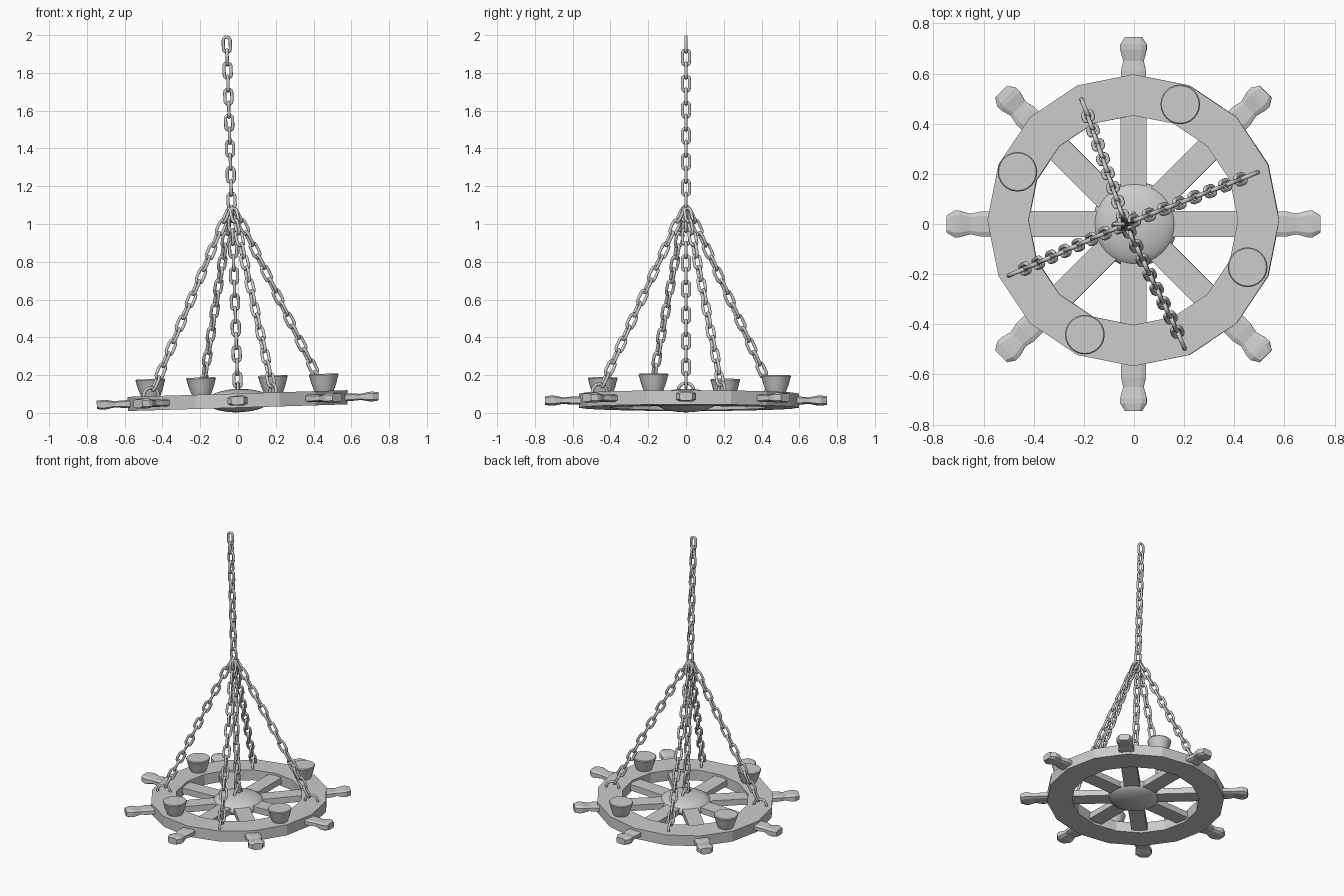
import bpy, bmesh
from math import pi, sin, cos, radians
from mathutils import Matrix, Vector

if "Cube" in bpy.data.objects:
    bpy.data.objects.remove(bpy.data.objects["Cube"])

TILT = Matrix.Rotation(-0.0304, 4, 'Y')   # whole lamp hangs slightly crooked
MID = 0.065                               # mid height of the wheel
RIM_Y = 0.015                             # rim sits slightly off the hub


def finish(name, bm, smooth=None):
    bmesh.ops.recalc_face_normals(bm, faces=bm.faces)
    me = bpy.data.meshes.new(name)
    bm.to_mesh(me)
    bm.free()
    me.transform(TILT)
    ob = bpy.data.objects.new(name, me)
    bpy.context.collection.objects.link(ob)
    if smooth:
        bpy.context.view_layer.objects.active = ob
        ob.select_set(True)
        bpy.ops.object.shade_smooth_by_angle(angle=radians(smooth))
        ob.select_set(False)
    return ob


def skin(bm, rings, closed=False, caps=False):
    """Bridge a list of point rings with quads."""
    vs = [[bm.verts.new(p) for p in r] for r in rings]
    n = len(vs[0])
    for i in range(len(vs) if closed else len(vs) - 1):
        a, b = vs[i], vs[(i + 1) % len(vs)]
        for j in range(n):
            k = (j + 1) % n
            bm.faces.new((a[j], a[k], b[k], b[j]))
    if caps:
        bm.faces.new(vs[0])
        bm.faces.new(vs[-1])


def link_rings(length, width, wire, mat, arc=7, sides=8):
    """Oval ring in the local XZ plane, long axis Z."""
    R = width / 2 - wire
    h = length / 2 - wire - R
    rings = []
    for half in (0, 1):
        for i in range(arc):
            a = pi * half + pi * i / (arc - 1)
            d = Vector((cos(a), 0, sin(a)))
            c = d * R + Vector((0, 0, -h if half else h))
            rings.append([mat @ (c + d * wire * cos(t) + Vector((0, wire * sin(t), 0)))
                          for t in (2 * pi * s / sides for s in range(sides))])
    return rings


def chain(name, start, end, count, heading, first):
    """Links from start to end; 'first' = 0 puts link one in the heading plane."""
    start, end = Vector(start), Vector(end)
    L, W, r = 0.098, 0.054, 0.0085
    z = (end - start).normalized()
    x = Vector((cos(heading), sin(heading), 0))
    y = z.cross(x).normalized()
    x = y.cross(z)
    rot = Matrix((x, y, z)).transposed().to_4x4()
    a, b = start + z * L / 2, end - z * L / 2
    bm = bmesh.new()
    for i in range(count):
        m = Matrix.Translation(a.lerp(b, i / (count - 1))) @ rot
        m = m @ Matrix.Rotation(pi / 2 * ((i + first) % 2), 4, 'Z')
        skin(bm, link_rings(L, W, r, m), closed=True)
    finish(name, bm, 60)


def eyelet(name, pos, heading):
    m = Matrix.Translation(pos) @ Matrix.Rotation(heading, 4, 'Z')
    bm = bmesh.new()
    skin(bm, link_rings(0.1021, 0.102, 0.0085, m, arc=9), closed=True)
    finish(name, bm, 60)


# wheel rim: 16-sided flat ring
bm = bmesh.new()
profile = [(0.4175, 0.0275), (0.582, 0.0275), (0.582, 0.1025), (0.4175, 0.1025)]
skin(bm, [[(r * cos(a), r * sin(a) + RIM_Y, z) for r, z in profile]
          for a in (2 * pi * i / 16 for i in range(16))], closed=True)
finish("wheel_rim", bm)

# hub: flattened ball
bm = bmesh.new()
bmesh.ops.create_uvsphere(bm, u_segments=32, v_segments=16, radius=1)
bm.transform(Matrix.Translation((0.005, 0, MID)) @ Matrix.Diagonal((0.17, 0.17, 0.062, 1)))
finish("hub", bm, 60)

# spokes and their turned handles: (radius, half width, half height)
spoke = [(0.08, 0.052, 0.022), (0.5, 0.052, 0.022)]
handle = [(0.5, 0.05, 0.02), (0.61, 0.05, 0.02), (0.65, 0.041, 0.016),
          (0.695, 0.053, 0.025), (0.715, 0.053, 0.026), (0.746, 0.034, 0.022)]


def bar(name, sections, angle, chamfer):
    rot = Matrix.Rotation(angle, 4, 'Z')
    rings = []
    for r, w, h in sections:
        c, d = chamfer * w, chamfer * h
        rings.append([rot @ Vector((r, u, v + MID)) for u, v in (
            (w, -h + d), (w, h - d), (w - c, h), (c - w, h),
            (-w, h - d), (-w, d - h), (c - w, -h), (w - c, -h))])
    bm = bmesh.new()
    skin(bm, rings, caps=True)
    finish(name, bm)


for i in range(8):
    bar(f"spoke_{i + 1}", spoke, i * pi / 4, 0.03)
    bar(f"handle_{i + 1}", handle, i * pi / 4, 0.35)

# candle cups on the rim
cup = [(0.048, 0.095), (0.056, 0.115), (0.067, 0.145), (0.076, 0.18), (0.079, 0.187), (0.075, 0.193)]
for i in range(4):
    a = radians(67.5 + 90 * i)
    cx, cy = 0.497 * cos(a), 0.497 * sin(a) + RIM_Y + 0.003
    bm = bmesh.new()
    skin(bm, [[(cx + r * cos(t), cy + r * sin(t), z)
               for t in (2 * pi * s / 24 for s in range(24))] for r, z in cup], caps=True)
    finish(f"candle_cup_{i + 1}", bm, 40)

# four slanted chains with radial eyelets on the rim
for i in range(4):
    a = radians(22.5 + 90 * i)
    d = Vector((cos(a), sin(a), 0))
    eyelet(f"rim_eyelet_{i + 1}", d * 0.495 + Vector((0, 0, 0.105)), a)
    chain(f"slanted_chain_{i + 1}", d * 0.012 + Vector((0, 0, 1.09)),
          d * 0.487 + Vector((0, 0, 0.125)), 15, a, 1)

# centre chain, hub eyelet and main hanging chain
eyelet("hub_eyelet", (0.003, 0, 0.115), pi / 2)
chain("centre_chain", (0, 0, 1.05), (0.003, 0, 0.125), 13, 0, 0)
chain("main_chain", (0, 0, 2.0), (0, 0, 1.005), 14, 0, 0)
